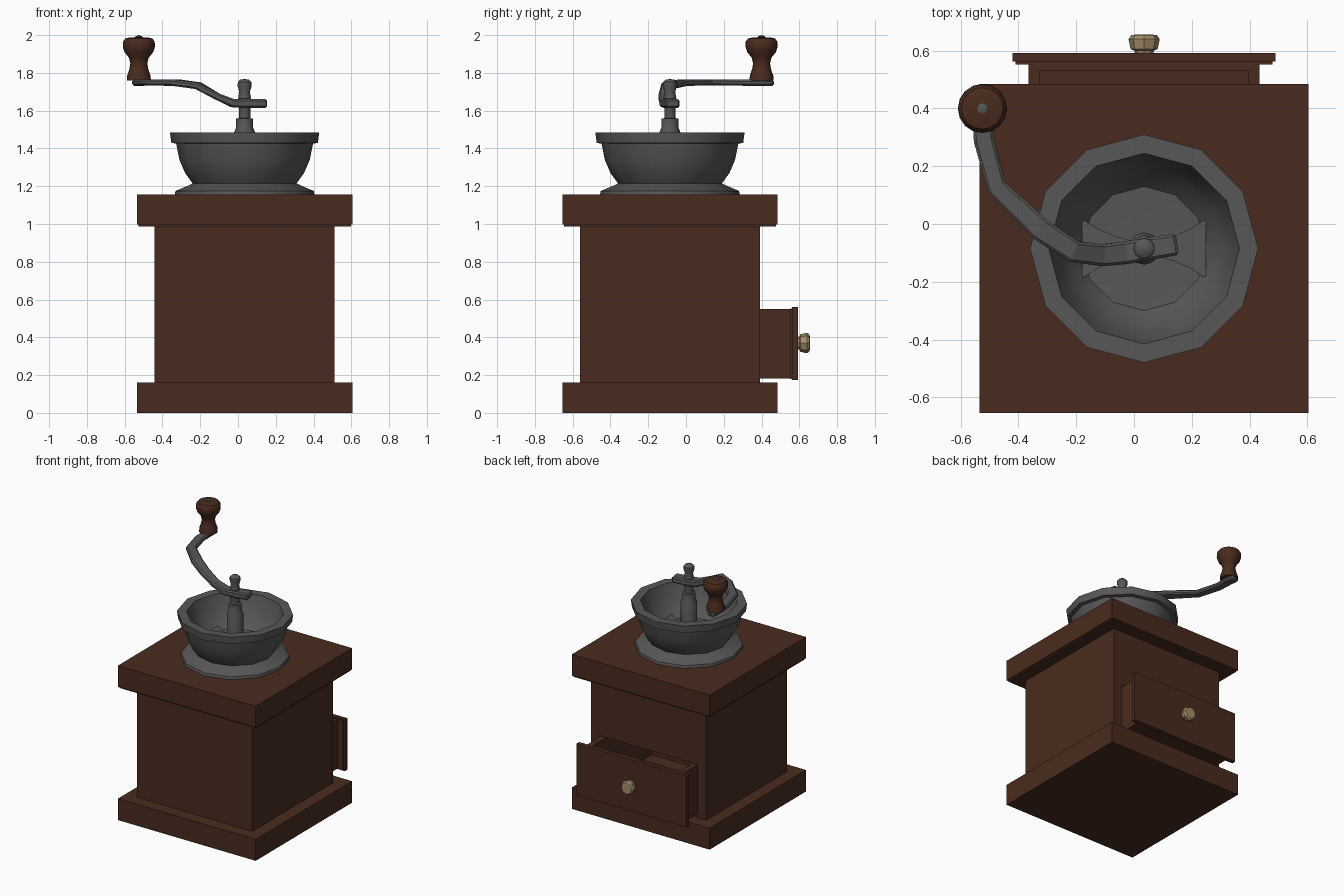
import bpy, bmesh
from math import cos, sin, pi, radians
from mathutils import Vector, Matrix

if "Cube" in bpy.data.objects:
    bpy.data.objects.remove(bpy.data.objects["Cube"])

CX, CY = 0.035, -0.085


def material(name, rgb):
    m = bpy.data.materials.new(name)
    m.diffuse_color = (*rgb, 1)
    m.use_nodes = True
    m.node_tree.nodes["Principled BSDF"].inputs["Base Color"].default_value = m.diffuse_color
    return m


WOOD = material("dark_wood", (0.066, 0.024, 0.013))
IRON = material("dark_iron", (0.095, 0.095, 0.095))
BRASS = material("brass", (0.36, 0.27, 0.14))


def finish(name, bm, mat, smooth=None):
    bmesh.ops.recalc_face_normals(bm, faces=bm.faces)
    me = bpy.data.meshes.new(name)
    bm.to_mesh(me)
    bm.free()
    ob = bpy.data.objects.new(name, me)
    bpy.context.collection.objects.link(ob)
    if mat:
        me.materials.append(mat)
    if smooth:
        me.shade_smooth()
        me.set_sharp_from_angle(angle=radians(smooth))
    return ob


def box(name, x, y, z, mat=WOOD):
    bm = bmesh.new()
    bmesh.ops.create_cube(bm, size=1)
    for v in bm.verts:
        v.co = Vector([(r[0] + r[1]) / 2 + c * (r[1] - r[0])
                       for c, r in zip(v.co, (x, y, z))])
    return finish(name, bm, mat)


def centred(name, half, z):
    return box(name, (CX - half, CX + half), (CY - half, CY + half), z)


def lathe(name, profile, sides, origin, mat, matrix=None, smooth=40):
    """Revolve (radius, height) points about z; ends on the axis close to points."""
    bm = bmesh.new()
    rings = []
    for r, z in profile:
        if r == 0:
            rings.append([bm.verts.new((0, 0, z))] * sides)
        else:
            rings.append([bm.verts.new((r * cos(2 * pi * i / sides), r * sin(2 * pi * i / sides), z))
                          for i in range(sides)])
    for a, b in zip(rings, rings[1:]):
        for i in range(sides):
            j = (i + 1) % sides
            bm.faces.new(list(dict.fromkeys((a[i], a[j], b[j], b[i]))))
    bm.transform(Matrix.Translation(origin) @ (matrix or Matrix()))
    return finish(name, bm, mat, smooth)


def sweep(name, stations, mat, bevel=0):
    """Flat bar through stations (x, y, z, width, thickness), kept level across."""
    bm = bmesh.new()
    pts = [Vector(s[:3]) for s in stations]
    rings = []
    for i, (*_, w, t) in enumerate(stations):
        d = (pts[min(i + 1, len(pts) - 1)] - pts[max(i - 1, 0)]).normalized()
        side = d.cross(Vector((0, 0, 1))).normalized()
        up = side.cross(d)
        rings.append([bm.verts.new(pts[i] + side * w / 2 * a + up * t / 2 * b)
                      for a, b in ((-1, -1), (1, -1), (1, 1), (-1, 1))])
    for a, b in zip(rings, rings[1:]):
        for i in range(4):
            j = (i + 1) % 4
            bm.faces.new((a[i], a[j], b[j], b[i]))
    bm.faces.new(rings[0])
    bm.faces.new(rings[-1])
    ob = finish(name, bm, mat)
    if bevel:
        m = ob.modifiers.new("bevel", "BEVEL")
        m.width, m.segments = bevel, 1
        m.limit_method, m.angle_limit = "ANGLE", radians(60)
    return ob


# wooden case
centred("base", 0.57, (0, 0.16))
body = centred("body", 0.477, (0.16, 0.99))
centred("top_slab_underside", 0.562, (0.987, 1.0))
centred("top_slab", 0.57, (0.997, 1.155))

# drawer recess
recess = box("recess_cutter", (-0.37, 0.44), (-0.3, 0.6), (0.18, 0.556), None)
recess.hide_render = True
recess.hide_viewport = True
recess.display_type = "WIRE"
cut = body.modifiers.new("recess", "BOOLEAN")
cut.operation, cut.object, cut.solver = "DIFFERENCE", recess, "EXACT"

# open drawer tray
box("drawer_bottom", (-0.365, 0.435), (-0.2, 0.56), (0.183, 0.215))
for side, x in (("left", (-0.365, -0.325)), ("right", (0.395, 0.435))):
    box("drawer_side_" + side, x, (-0.2, 0.56), (0.2, 0.55))
box("drawer_inner_front", (-0.33, 0.40), (0.53, 0.56), (0.2, 0.55))
box("drawer_back", (-0.33, 0.40), (-0.2, -0.16), (0.2, 0.55))
box("drawer_front_back_step", (-0.41, 0.48), (0.553, 0.565), (0.18, 0.553))
box("drawer_front", (-0.42, 0.49), (0.562, 0.592), (0.175, 0.56))

# drawer knob, axis along +y
lathe("drawer_knob", [(0, 0.585), (0.03, 0.585), (0.034, 0.6), (0.047, 0.606),
                      (0.054, 0.64), (0.044, 0.655), (0, 0.656)],
      8, (CX, 0, 0.37), BRASS, Matrix.Rotation(-pi / 2, 4, "X"), 20)

# hopper bowl with foot flange
lathe("hopper", [(0, 1.156), (0.37, 1.156), (0.366, 1.175), (0.295, 1.205), (0.275, 1.215),
                 (0.315, 1.27), (0.345, 1.34), (0.362, 1.425), (0.388, 1.43), (0.395, 1.485),
                 (0.33, 1.485), (0.305, 1.40), (0.265, 1.32), (0.215, 1.265), (0, 1.25)],
      12, (CX, CY, 0), IRON)

# waisted bridge carrying the shaft
sweep("hopper_bridge", [(CX + x, CY, 1.275, 0.05 + 3.4 * x * x, 0.03)
                        for x in (-0.215, -0.16, -0.1, -0.05, 0, 0.05, 0.1, 0.16, 0.215)], IRON)

# drive shaft and top nut
lathe("shaft", [(0, 1.24), (0.056, 1.24), (0.056, 1.485), (0.045, 1.51), (0.045, 1.558),
                (0.03, 1.56), (0.03, 1.66), (0.034, 1.665), (0.028, 1.70), (0.037, 1.73),
                (0.036, 1.752), (0.022, 1.765), (0, 1.767)],
      12, (CX, CY, 0), IRON)

# cranked arm
sweep("crank_arm", [(0.15, -0.07, 1.638, 0.075, 0.046), (0.035, -0.088, 1.638, 0.078, 0.046),
                    (-0.03, -0.1, 1.64, 0.078, 0.044), (-0.11, -0.108, 1.675, 0.076, 0.038),
                    (-0.21, -0.095, 1.732, 0.076, 0.036), (-0.325, -0.018, 1.748, 0.08, 0.034),
                    (-0.475, 0.125, 1.75, 0.07, 0.032), (-0.52, 0.29, 1.748, 0.07, 0.032),
                    (-0.525, 0.43, 1.747, 0.07, 0.032), (-0.525, 0.465, 1.747, 0.045, 0.032)],
      IRON, 0.009)

# turned handle and its pin
lathe("handle", [(0, 1.76), (0.064, 1.76), (0.062, 1.785), (0.05, 1.82), (0.045, 1.85),
                 (0.052, 1.88), (0.076, 1.91), (0.085, 1.938), (0.084, 1.965),
                 (0.072, 1.982), (0.05, 1.987), (0, 1.99)],
      16, (-0.525, 0.4, 0), WOOD)
lathe("handle_pin", [(0, 1.73), (0.018, 1.73), (0.018, 1.994), (0, 2.0)],
      8, (-0.525, 0.4, 0), IRON)
